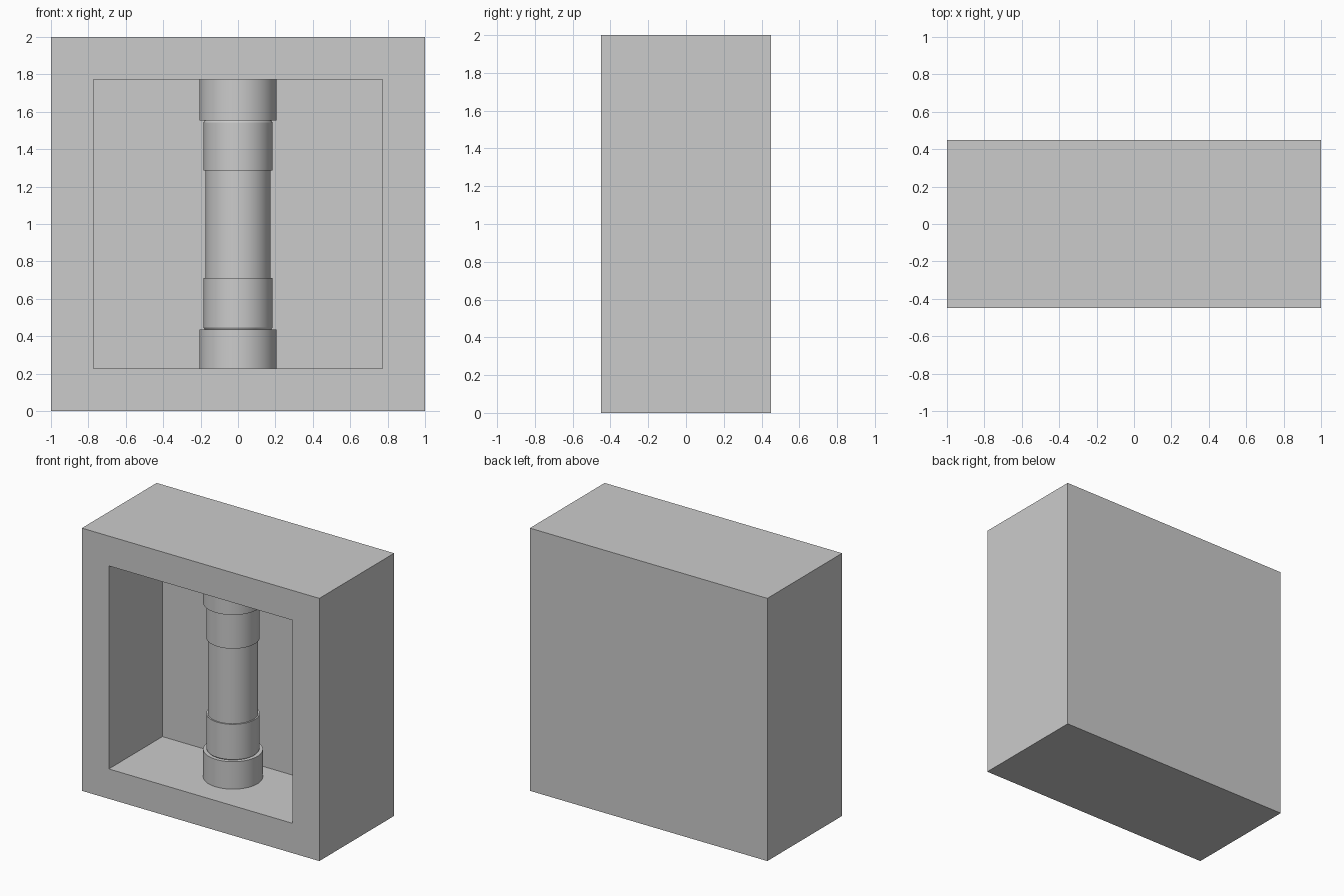
import bpy, bmesh, math
from mathutils import Vector

if "Cube" in bpy.data.objects:
    bpy.data.objects.remove(bpy.data.objects["Cube"])


def finish(name, bm):
    bmesh.ops.recalc_face_normals(bm, faces=bm.faces)
    me = bpy.data.meshes.new(name)
    bm.to_mesh(me)
    bm.free()
    ob = bpy.data.objects.new(name, me)
    bpy.context.collection.objects.link(ob)
    return ob


def lathe(name, profile, centre, steps=64):
    """Spin (radius, z) points around the vertical axis."""
    bm = bmesh.new()
    vs = [bm.verts.new((r, 0, z)) for r, z in profile]
    es = [bm.edges.new(p) for p in zip(vs, vs[1:])]
    bmesh.ops.spin(bm, geom=vs + es, cent=(0, 0, 0), axis=(0, 0, 1),
                   angle=math.tau, steps=steps)
    bmesh.ops.remove_doubles(bm, verts=bm.verts, dist=1e-4)
    ob = finish(name, bm)
    ob.location = centre
    bpy.ops.object.select_all(action='DESELECT')
    ob.select_set(True)
    bpy.context.view_layer.objects.active = ob
    bpy.ops.object.shade_smooth_by_angle(angle=math.radians(30))
    return ob


# Housing: block with a square recess sunk into the front face
bm = bmesh.new()
bmesh.ops.create_cube(bm, size=1)
bmesh.ops.scale(bm, vec=(2, 0.9, 2), verts=bm.verts)
bmesh.ops.translate(bm, vec=(0, 0, 1), verts=bm.verts)
bm.normal_update()
front = min(bm.faces, key=lambda f: f.calc_center_median().y)
bmesh.ops.inset_region(bm, faces=[front], thickness=0.227, use_even_offset=True)
floor = bmesh.ops.extrude_discrete_faces(bm, faces=[front])["faces"][0]
bmesh.ops.translate(bm, vec=(0, 0.645, 0), verts=floor.verts)
finish("housing", bm)

# Column standing in the recess
axis = Vector((0, -0.06, 0))
lathe("tube", [(0, 0.4), (0.174, 0.4), (0.174, 1.6), (0, 1.6)], axis)

# End sockets and chamfered collars: (label, outer end, socket edge, collar edge)
for label, end, edge, inner in (("lower", 0.227, 0.436, 0.71),
                                ("upper", 1.773, 1.553, 1.286)):
    d = 1 if inner > end else -1
    lathe(label + "_socket",
          [(0, end), (0.206, end), (0.206, edge), (0, edge)], axis)
    lathe(label + "_collar",
          [(0.165, edge - 0.005 * d), (0.174, edge - 0.005 * d),
           (0.184, edge + 0.01 * d), (0.184, inner), (0.165, inner)], axis)
